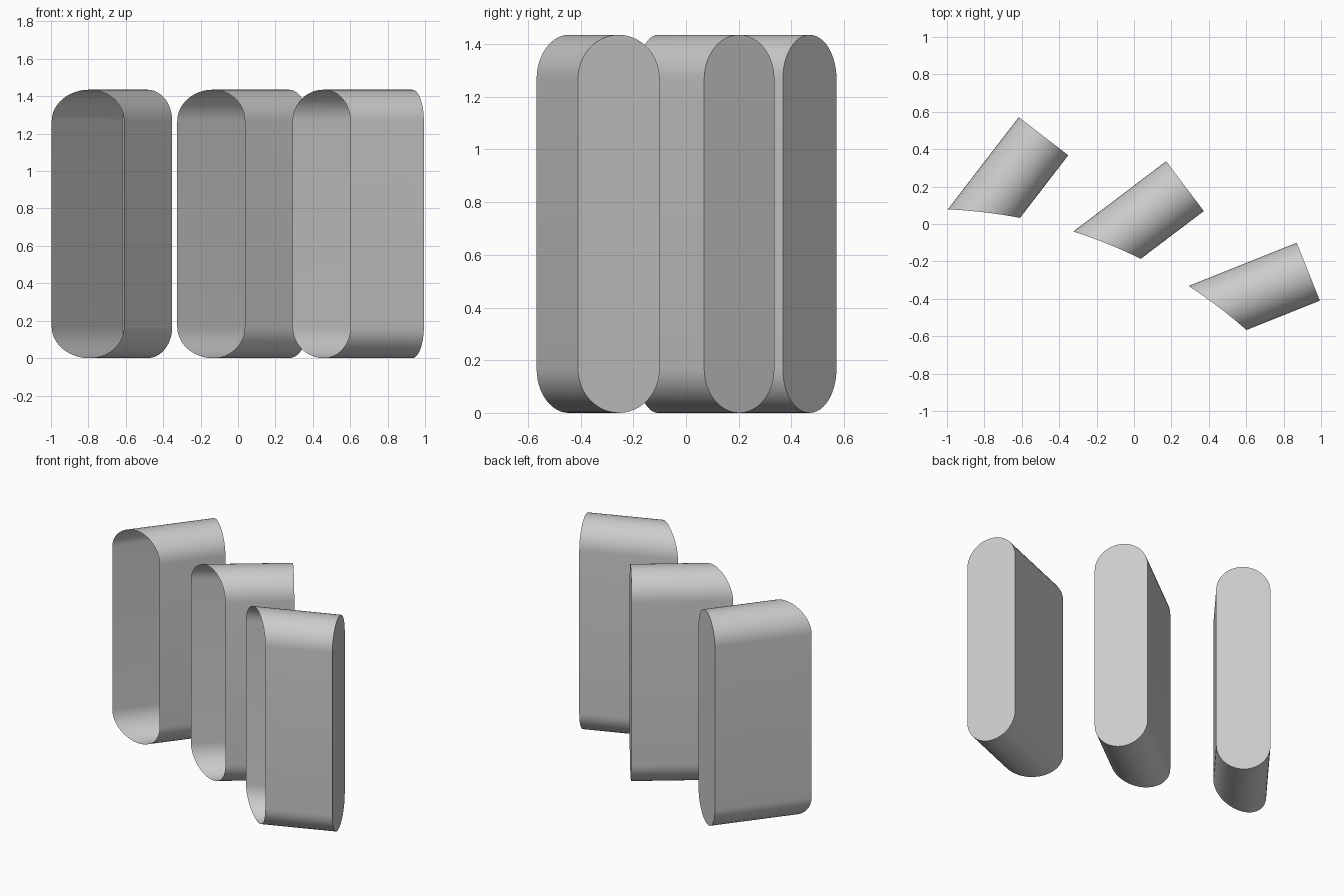
import bpy, bmesh
from math import sin, cos, pi, radians, sqrt
from mathutils import Vector

if "Cube" in bpy.data.objects:
    bpy.data.objects.remove(bpy.data.objects["Cube"], do_unlink=True)

grey = bpy.data.materials.new("plain_grey")
grey.use_nodes = True
colour = (0.6, 0.6, 0.6, 1)
grey.diffuse_color = colour
grey.node_tree.nodes["Principled BSDF"].inputs["Base Color"].default_value = colour

PIVOT = Vector((-1.10, -2.48))   # the three sleeves fan around this point
FRONT_R, BACK_R = 2.56, 3.013    # curved front trim, flat back
HEIGHT, RADIUS, STEPS = 1.435, 0.167, 24
SKEW = radians(25.8)             # sleeve axis against the fan's radius


def slot_profile():
    """Upright slot outline as (across, height) pairs."""
    pts = []
    for start, z in ((0, HEIGHT - RADIUS), (pi, RADIUS)):
        for i in range(STEPS + 1):
            a = start + pi * i / STEPS
            pts.append((RADIUS * cos(a), z + RADIUS * sin(a)))
    return pts


def sleeve(name, angle):
    """Slot tube, open at the curved front and capped at the back."""
    axis = Vector((cos(angle - SKEW), sin(angle - SKEW)))
    across = Vector((axis.y, -axis.x))
    centre = Vector((cos(angle), sin(angle))) * BACK_R
    bm = bmesh.new()
    back, front = [], []
    for u, z in slot_profile():
        p = centre + across * u
        # slide along the axis to the trim circle
        b = p.dot(axis)
        q = p - axis * (b - sqrt(b * b - p.length_squared + FRONT_R ** 2))
        back.append(bm.verts.new((*(p + PIVOT), z)))
        front.append(bm.verts.new((*(q + PIVOT), z)))
    n = len(back)
    for i in range(n):
        j = (i + 1) % n
        bm.faces.new((front[i], front[j], back[j], back[i]))
    bm.faces.new(back)
    bmesh.ops.recalc_face_normals(bm, faces=bm.faces)
    # make the cap point away from the opening
    bm.faces.ensure_lookup_table()
    bm.normal_update()
    if bm.faces[-1].normal.xy.dot(axis) < 0:
        bmesh.ops.reverse_faces(bm, faces=bm.faces)
    mesh = bpy.data.meshes.new(name)
    bm.to_mesh(mesh)
    bm.free()
    mesh.materials.append(grey)
    obj = bpy.data.objects.new(name, mesh)
    bpy.context.collection.objects.link(obj)
    bpy.ops.object.select_all(action="DESELECT")
    obj.select_set(True)
    bpy.context.view_layer.objects.active = obj
    bpy.ops.object.shade_smooth_by_angle(angle=radians(30))


for name, degrees in (("right_sleeve", 78.2), ("middle_sleeve", 62.9), ("left_sleeve", 47.6)):
    sleeve(name, radians(degrees))
